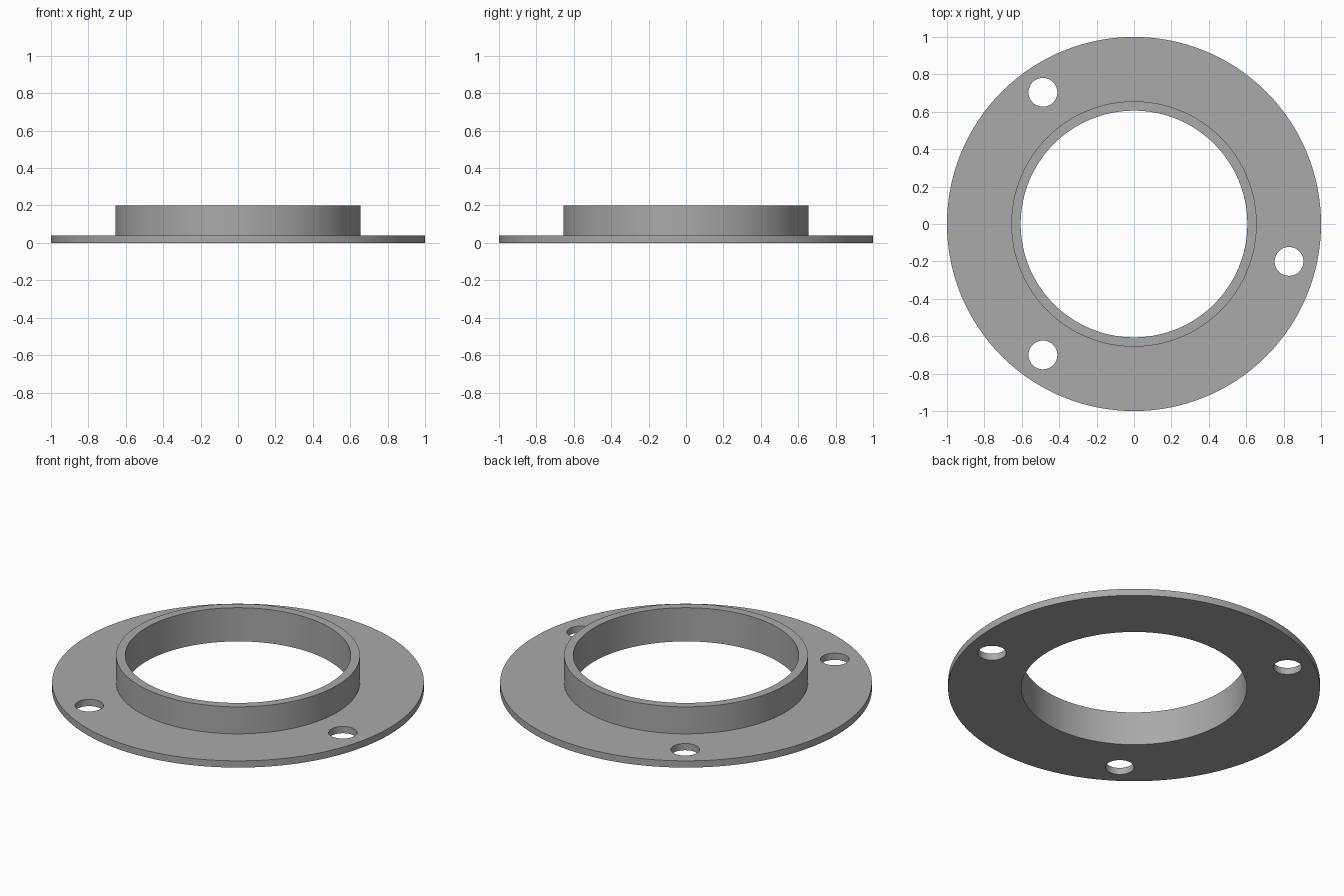
import bpy
import bmesh
from math import cos, sin, tau, radians
from mathutils import Vector

cube = bpy.data.objects.get("Cube")
if cube:
    bpy.data.objects.remove(cube, do_unlink=True)

SEGMENTS = 128
FLANGE_RADIUS, COLLAR_RADIUS, BORE_RADIUS = 1.0, 0.656, 0.606
FLANGE_TOP, COLLAR_TOP = 0.04, 0.2
HOLE_RADIUS = 0.077
HOLES = [(0.829, -0.2), (-0.487, 0.704), (-0.487, -0.7)]

# Single grey metal
metal = bpy.data.materials.new("grey metal")
metal.use_nodes = True
colour = (0.4, 0.4, 0.4, 1)
metal.diffuse_color = colour
metal.node_tree.nodes["Principled BSDF"].inputs["Base Color"].default_value = colour


def add_object(name, bm):
    bmesh.ops.recalc_face_normals(bm, faces=bm.faces)
    mesh = bpy.data.meshes.new(name)
    bm.to_mesh(mesh)
    bm.free()
    mesh.materials.append(metal)
    obj = bpy.data.objects.new(name, mesh)
    bpy.context.collection.objects.link(obj)
    return obj


def lathe(name, profile):
    """Closed ring made by turning a closed (radius, height) profile around z."""
    bm = bmesh.new()
    rings = []
    for i in range(SEGMENTS):
        a = tau * i / SEGMENTS
        rings.append([bm.verts.new((r * cos(a), r * sin(a), z)) for r, z in profile])
    for i, ring in enumerate(rings):
        following = rings[(i + 1) % SEGMENTS]
        for j in range(len(profile)):
            k = (j + 1) % len(profile)
            bm.faces.new((ring[j], following[j], following[k], ring[k]))
    return add_object(name, bm)


# Flange with raised collar around the bore
flange = lathe("flanged_collar", [
    (BORE_RADIUS, 0), (FLANGE_RADIUS, 0), (FLANGE_RADIUS, FLANGE_TOP),
    (COLLAR_RADIUS, FLANGE_TOP), (COLLAR_RADIUS, COLLAR_TOP), (BORE_RADIUS, COLLAR_TOP)])

# Bolt holes through the flange
cutters = []
for x, y in HOLES:
    bm = bmesh.new()
    bmesh.ops.create_cone(bm, cap_ends=True, segments=48, radius1=HOLE_RADIUS,
                          radius2=HOLE_RADIUS, depth=0.3)
    bmesh.ops.translate(bm, verts=bm.verts, vec=Vector((x, y, 0)))
    cutter = add_object("bolt_hole_cutter", bm)
    cutter.hide_render = True
    cut = flange.modifiers.new("bolt hole", 'BOOLEAN')
    cut.operation, cut.solver, cut.object = 'DIFFERENCE', 'EXACT', cutter
    cutters.append(cutter)

# Bake the holes and drop the cutters
bpy.context.view_layer.update()
graph = bpy.context.evaluated_depsgraph_get()
baked = bpy.data.meshes.new_from_object(flange.evaluated_get(graph))
flange.modifiers.clear()
flange.data = baked
for cutter in cutters:
    bpy.data.objects.remove(cutter, do_unlink=True)

# Smooth round walls, crisp rims
bpy.ops.object.select_all(action='DESELECT')
flange.select_set(True)
bpy.context.view_layer.objects.active = flange
bpy.ops.object.shade_smooth_by_angle(angle=radians(30))
